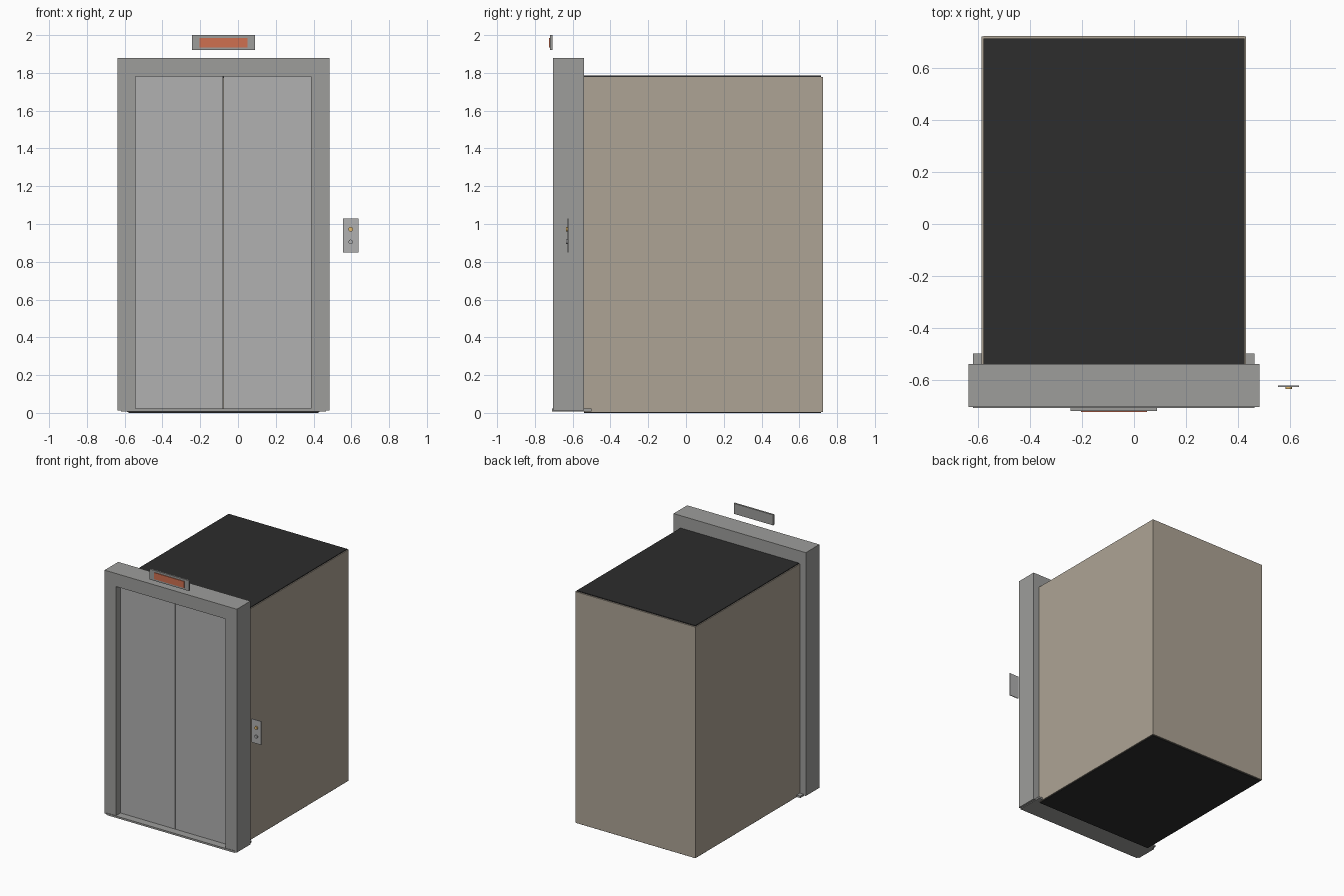
import bpy
import math

if "Cube" in bpy.data.objects:
    bpy.data.objects.remove(bpy.data.objects["Cube"])

CX = -0.0775  # centre line of the lift


def mat(name, rgb):
    m = bpy.data.materials.new(name)
    m.diffuse_color = (*rgb, 1)
    m.use_nodes = True
    m.node_tree.nodes["Principled BSDF"].inputs["Base Color"].default_value = m.diffuse_color
    return m


BEIGE = mat("beige_panel", (0.42, 0.37, 0.30))
DARK = mat("dark_panel", (0.026, 0.026, 0.026))
STEEL = mat("door_steel", (0.44, 0.44, 0.44))
FRAME = mat("frame_steel", (0.34, 0.34, 0.33))
ORANGE = mat("display_orange", (0.62, 0.16, 0.08))
AMBER = mat("button_amber", (0.80, 0.50, 0.15))


def box(name, x, y, z, material):
    """Box from (min, max) ranges on each axis."""
    bpy.ops.mesh.primitive_cube_add(size=1, location=[sum(r) / 2 for r in (x, y, z)])
    o = bpy.context.object
    o.name = name
    o.scale = [r[1] - r[0] for r in (x, y, z)]
    bpy.ops.object.transform_apply(location=False, rotation=False, scale=True)
    o.data.materials.append(material)
    return o


def span(a, b, side):
    """Range a..b measured out from the centre line on one side."""
    return tuple(sorted((CX + side * a, CX + side * b)))


# Cabin shell
box("cabin_floor", span(-0.503, 0.503, 1), (-0.54, 0.716), (0.0, 0.012), DARK)
box("cabin_ceiling", span(-0.503, 0.503, 1), (-0.54, 0.716), (1.773, 1.785), DARK)
box("cabin_back_wall", span(-0.503, 0.503, 1), (0.716, 0.726), (0.006, 1.779), BEIGE)

# Mirrored walls, jambs and doors
for label, s in (("left", -1), ("right", 1)):
    box(label + "_cabin_wall", span(0.501, 0.51, s), (-0.54, 0.724), (0.006, 1.779), BEIGE)
    box(label + "_door_jamb", span(0.465, 0.561, s), (-0.705, -0.54), (0.013, 1.78), FRAME)
    box(label + "_door", span(0.0015, 0.465, s), (-0.65, -0.615), (0.02, 1.78), STEEL)

# Header and sill
box("door_header", span(-0.561, 0.561, 1), (-0.705, -0.54), (1.78, 1.88), FRAME)
box("door_sill", span(-0.543, 0.543, 1), (-0.709, -0.50), (0.008, 0.022), FRAME)

# Floor indicator above the door
box("indicator_housing", span(-0.167, 0.167, 1), (-0.721, -0.707), (1.92, 2.0), FRAME)
box("indicator_display", span(-0.127, 0.127, 1), (-0.726, -0.72), (1.935, 1.985), ORANGE)

# Call panel with two round buttons
box("call_panel", (0.556, 0.637), (-0.628, -0.622), (0.85, 1.03), STEEL)
for name, z, m in (("up_button", 0.972, AMBER), ("down_button", 0.905, STEEL)):
    bpy.ops.mesh.primitive_cylinder_add(vertices=24, radius=0.012, depth=0.01,
                                        location=(0.5965, -0.631, z),
                                        rotation=(math.pi / 2, 0, 0))
    o = bpy.context.object
    o.name = name
    o.data.materials.append(m)
    bpy.ops.object.shade_smooth_by_angle()
